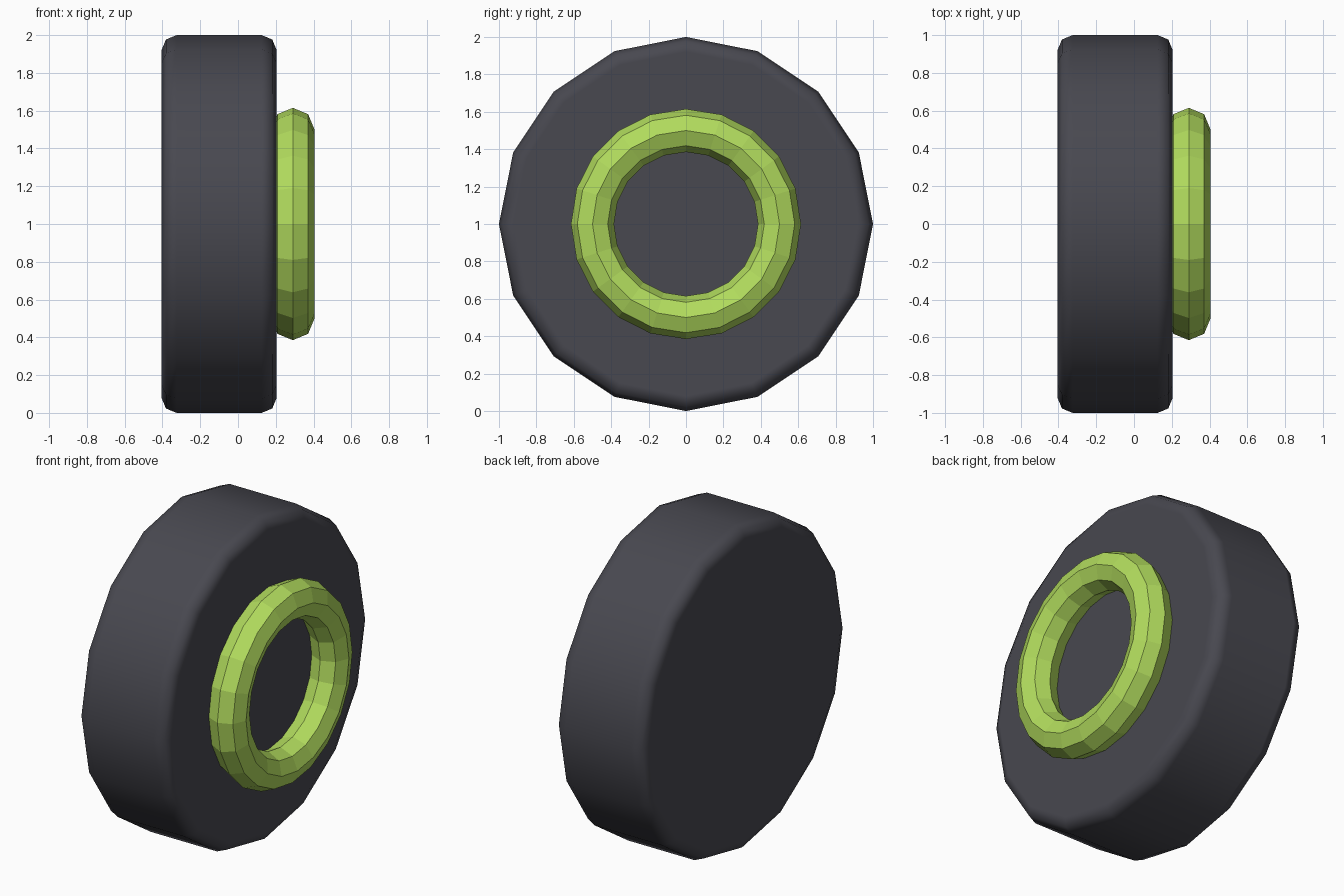
import bpy, bmesh, math

if "Cube" in bpy.data.objects:
    bpy.data.objects.remove(bpy.data.objects["Cube"])


def material(name, rgb):
    m = bpy.data.materials.new(name)
    m.diffuse_color = (*rgb, 1.0)
    m.use_nodes = True
    m.node_tree.nodes["Principled BSDF"].inputs["Base Color"].default_value = m.diffuse_color
    return m


def lathe(name, profile, sides, mat, closed=False):
    """Spin (x, radius) points around the x axis through z = 1."""
    bm = bmesh.new()
    rings = []
    for x, r in profile:
        rings.append([bm.verts.new((x, r * math.sin(2 * math.pi * i / sides),
                                    1 + r * math.cos(2 * math.pi * i / sides)))
                      for i in range(sides)])
    pairs = list(zip(rings, rings[1:]))
    if closed:
        pairs.append((rings[-1], rings[0]))
    else:
        bm.faces.new(rings[0])
        bm.faces.new(rings[-1])
    for a, b in pairs:
        for i in range(sides):
            j = (i + 1) % sides
            bm.faces.new((a[i], a[j], b[j], b[i]))
    bmesh.ops.recalc_face_normals(bm, faces=bm.faces)
    mesh = bpy.data.meshes.new(name)
    bm.to_mesh(mesh)
    bm.free()
    mesh.materials.append(mat)
    ob = bpy.data.objects.new(name, mesh)
    bpy.context.collection.objects.link(ob)
    return ob


rubber = material("dark rubber", (0.065, 0.065, 0.08))
lime = material("lime green", (0.44, 0.71, 0.11))

# Tyre: 16-sided drum with rounded rims
left, right, bevel = -0.405, 0.205, 0.08
k = bevel * (1 - math.sqrt(0.5))
profile = [(left, 1 - bevel), (left + k, 1 - k), (left + bevel, 1),
           (right - bevel, 1), (right - k, 1 - k), (right, 1 - bevel)]
tyre = lathe("tyre", profile, 16, rubber)
tyre.data.shade_smooth()
weighted = tyre.modifiers.new("weighted normals", 'WEIGHTED_NORMAL')
weighted.weight = 100

# Hub ring: faceted torus half sunk in the outer face
tube = [(0.29 + 0.115 * math.cos(math.pi * i / 4),
         0.5 + 0.115 * math.sin(math.pi * i / 4)) for i in range(8)]
lathe("hub_ring", tube, 20, lime, closed=True)
